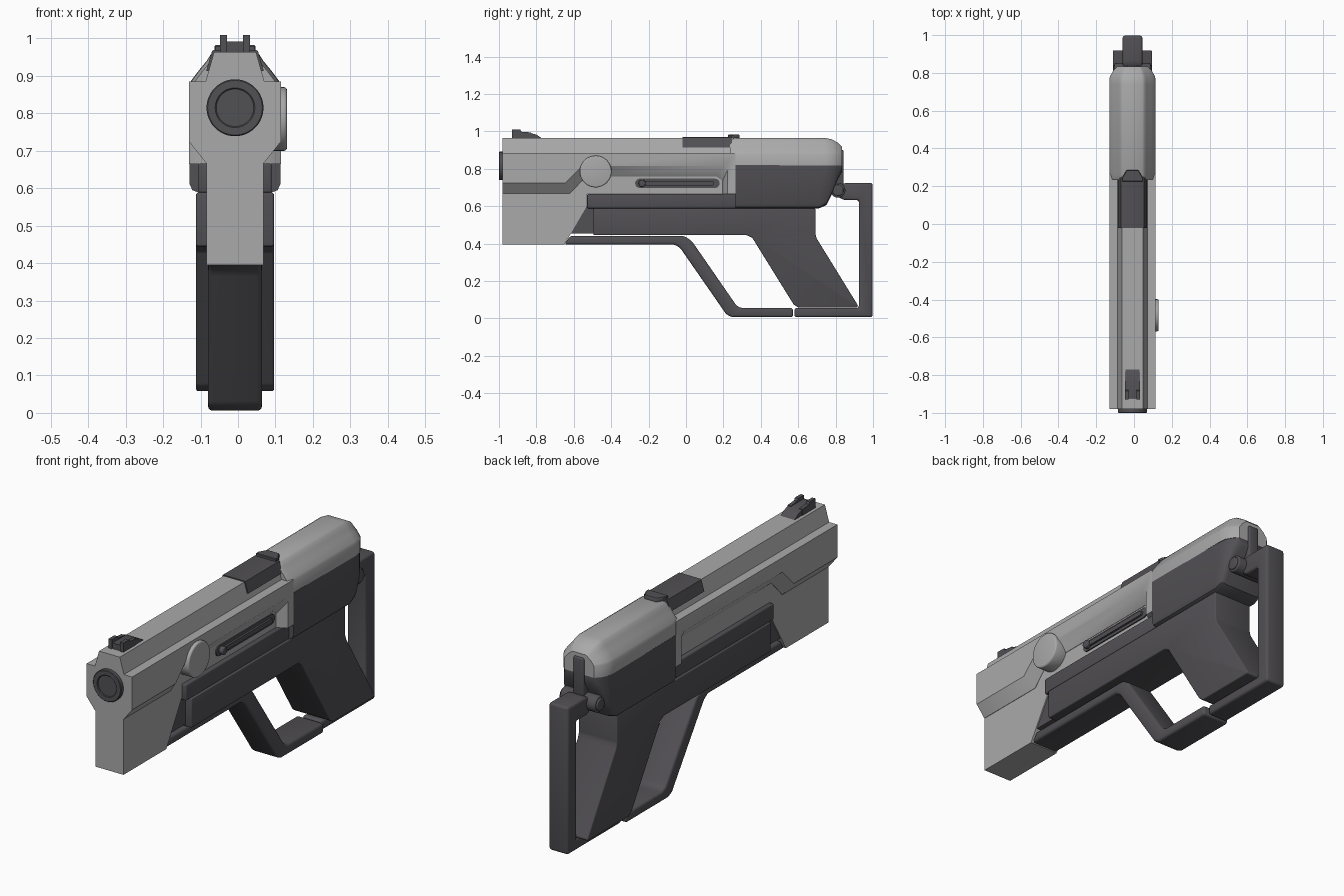
import bpy, bmesh, math
from mathutils import Matrix, Vector

if "Cube" in bpy.data.objects:
    bpy.data.objects.remove(bpy.data.objects["Cube"])

CX = -0.008  # centre line of the body; the side button widens one side


def material(name, col):
    m = bpy.data.materials.new(name)
    m.diffuse_color = (*col, 1)
    m.use_nodes = True
    m.node_tree.nodes["Principled BSDF"].inputs["Base Color"].default_value = m.diffuse_color
    return m


LIGHT = material("light grey", (0.40, 0.40, 0.40))
DARK = material("dark grey", (0.083, 0.079, 0.088))


def finish(name, bm, mat, bevel=0.0, segs=3, angle=35):
    bmesh.ops.remove_doubles(bm, verts=bm.verts[:], dist=1e-5)
    bmesh.ops.recalc_face_normals(bm, faces=bm.faces[:])
    if bevel:
        edges = [e for e in bm.edges if e.calc_face_angle(0) > 0.3]
        bmesh.ops.bevel(bm, geom=edges, offset=bevel, segments=segs,
                        profile=0.5, affect='EDGES', clamp_overlap=True)
    me = bpy.data.meshes.new(name)
    bm.to_mesh(me)
    bm.free()
    me.materials.append(mat)
    ob = bpy.data.objects.new(name, me)
    bpy.context.collection.objects.link(ob)
    bpy.ops.object.select_all(action='DESELECT')
    ob.select_set(True)
    bpy.context.view_layer.objects.active = ob
    bpy.ops.object.shade_smooth_by_angle(angle=math.radians(angle))
    return ob


def loft(name, rings, mat, bevel=0.0, segs=3, angle=35):
    """Skin closed rings of points and cap both ends."""
    bm = bmesh.new()
    vs = [[bm.verts.new(p) for p in r] for r in rings]
    n = len(rings[0])
    for a, b in zip(vs, vs[1:]):
        for i in range(n):
            j = (i + 1) % n
            bm.faces.new((a[i], a[j], b[j], b[i]))
    bm.faces.new(vs[0])
    bm.faces.new(vs[-1])
    return finish(name, bm, mat, bevel, segs, angle)


def side_prism(name, pts, x0, x1, mat, bevel=0.0, segs=3):
    """Extrude a (y, z) outline from x0 to x1, measured from the centre line."""
    return loft(name, [[(CX + x, y, z) for y, z in pts] for x in (x0, x1)], mat, bevel, segs)


def box(name, x0, x1, y0, y1, z0, z1, mat, bevel=0.0):
    return side_prism(name, [(y0, z0), (y1, z0), (y1, z1), (y0, z1)], x0, x1, mat, bevel)


def mirrored(half):
    """Full (x, z) section from its right half, listed bottom to top."""
    return half + [(-x, z) for x, z in reversed(half)]


def along_y(name, sections, mat, bevel=0.0, angle=35):
    rings = [[(CX + x, y, z) for x, z in mirrored(h)] for y, h in sections]
    return loft(name, rings, mat, bevel, angle=angle)


def disc(name, axis, centre, r, depth, mat, bevel=0.0, segs=48):
    bm = bmesh.new()
    turn = Vector((0, 0, 1)).rotation_difference(Vector(axis)).to_matrix().to_4x4()
    bmesh.ops.create_cone(bm, cap_ends=True, segments=segs, radius1=r, radius2=r, depth=depth,
                          matrix=Matrix.Translation(centre) @ turn)
    if bevel:
        rim = [e for e in bm.edges if e.calc_face_angle(0) > 1]
        bmesh.ops.bevel(bm, geom=rim, offset=bevel, segments=3, profile=0.5, affect='EDGES')
    return finish(name, bm, mat)


def capsule(y0, y1, zc, r, n=10):
    pts = []
    for yc, start in ((y1, -90), (y0, 90)):
        for i in range(n + 1):
            a = math.radians(start + 180 * i / n)
            pts.append((yc + r * math.cos(a), zc + r * math.sin(a)))
    return pts


# Light main shell: narrow core and sloped upper housing
side_prism("core_shell", [(-.98, .395), (-.65, .395), (-.53, .60), (-.53, .665), (.262, .665),
                          (.262, .887), (-.98, .887)], -.076, .076, LIGHT)
top = [(.079, .883), (.056, .964)]
along_y("upper_housing", [(-.98, top), (.25, top)], LIGHT)

# Wide side bands, stepping up behind the nose and turning down at the rear
outer = [(-.98, .885), (-.98, .725), (-.645, .725), (-.555, .815), (.20, .815), (.222, .795),
         (.222, .665), (.264, .665), (.264, .885)]
inner = [(-.98, .885), (-.98, .668), (-.62, .668), (-.535, .758), (.165, .758), (.195, .735),
         (.195, .665), (.264, .665), (.264, .885)]
for side, s in (("right", 1), ("left", -1)):
    loft(side + "_side_band", [[(CX + s * .07, y, z) for y, z in inner],
                               [(CX + s * .078, y, z) for y, z in inner],
                               [(CX + s * .123, y, z) for y, z in outer]], LIGHT)


# Rounded rear cover
def cover(w, t, z0=.818):
    k, d = w / .123, t - .885
    return [(w, z0), (w, .875), (w * .95, .875 + .16 * d), (w * .78, .885 + .38 * d),
            (.075 * k, .885 + .70 * d), (.064 * k, .885 + .92 * d), (.052 * k, t)]


along_y("rear_cover", [(.235, cover(.112, .955)), (.262, cover(.121, .965)),
                       (.74, cover(.123, .965)), (.78, cover(.12, .957)),
                       (.815, cover(.10, .937)), (.835, cover(.08, .918))], LIGHT, angle=40)


# Dark rear receiver below the cover
def lower(w, zb, zt=.82):
    return [(w - .025, zb), (w - .008, zb + .007), (w, zb + .025), (w, zt)]


along_y("rear_receiver", [(.264, lower(.122, .588)), (.71, lower(.122, .588)),
                          (.75, lower(.12, .605)), (.785, lower(.115, .675)),
                          (.81, lower(.10, .74)), (.835, lower(.08, .785))], DARK)
box("rear_latch", -.028, .028, .80, .843, .70, .90, DARK, .008)

# Under rail and the slab that flows into the hand grip
box("under_rail", -.098, .098, -.528, .27, .588, .666, DARK, .006)
side_prism("rail_nose", [(-.62, .455), (-.49, .455), (-.49, .60), (-.53, .60)], -.07, .07, DARK)
side_prism("slab_and_grip", [(-.495, .445), (.325, .445), (.355, .43), (.575, .075), (.60, .058),
                             (.915, .058), (.92, .068), (.70, .425), (.692, .45), (.692, .588),
                             (-.495, .588)], -.104, .104, DARK, .018)

# Lower rail with finger guard
side_prism("finger_guard", [(-.65, .395), (-.06, .395), (-.03, .375), (.215, .022), (.245, .006),
                            (.572, .006), (.572, .055), (.295, .055), (.27, .068), (.03, .415),
                            (-.01, .44), (-.62, .44)], -.072, .072, DARK, .012)

# Rear stock frame: bottom bar, upright and hinge arm
side_prism("stock_frame", [(.58, .006), (.997, .006), (.997, .725), (.855, .725), (.80, .70),
                           (.80, .655), (.845, .632), (.924, .632), (.924, .055), (.58, .055)],
           -.052, .052, DARK, .012)
disc("hinge_pin", (1, 0, 0), (CX, .812, .685), .04, .19, DARK, .007, 32)
disc("hinge_core", (1, 0, 0), (CX, .812, .685), .03, .205, DARK, .004, 32)

# Muzzle with a raised collar around its bore
disc("muzzle_bore", (0, 1, 0), (CX, -.97, .815), .06, .05, DARK)
ring = bmesh.new()
profile = [(.076, -.97), (.076, -.997), (.073, -1.0), (.053, -1.0), (.050, -.997), (.050, -.97)]
N = 48
loops = [[ring.verts.new((CX + r * math.cos(2 * math.pi * i / N), y,
                          .815 + r * math.sin(2 * math.pi * i / N))) for i in range(N)]
         for r, y in profile]
for k in range(len(loops)):
    a, b = loops[k], loops[(k + 1) % len(loops)]
    for i in range(N):
        j = (i + 1) % N
        ring.faces.new((a[i], a[j], b[j], b[i]))
finish("muzzle_collar", ring, DARK)

# Front sight: wedge base with two prongs
side_prism("front_sight_base", [(-.925, .96), (-.765, .96), (-.80, .982), (-.835, .992),
                                (-.925, .992)], -.038, .038, DARK)
for side, s in (("right", 1), ("left", -1)):
    side_prism(side + "_sight_prong", [(-.93, .96), (-.83, .96), (-.83, .994), (-.88, .998),
                                       (-.885, 1.009), (-.93, 1.009)],
               min(s * .022, s * .04), max(s * .022, s * .04), DARK)

# Top hatch wrapping the housing, with a small rear sight
hatch = [(.077, .913), (.061, .967), (.056, .969)]
along_y("top_hatch", [(-.02, hatch), (.245, hatch)], DARK)
loft("rear_sight", [[(CX - .055, .225, z), (CX + .055, .225, z), (CX + .055, .245, z),
                     (CX + .032, .285, z), (CX - .032, .285, z), (CX - .055, .245, z)]
                    for z in (.95, .982)], DARK, .003, 1)

# Side button and slider slot on the right
disc("side_button", (1, 0, 0), (.094, -.483, .785), .085, .074, LIGHT, .008)
side_prism("slider_slot", capsule(-.247, .155, .722, .025), .07, .082, DARK)
side_prism("slider_rod", capsule(-.225, .14, .722, .011), .08, .092, DARK)
disc("slider_knob", (1, 0, 0), (CX + .09, -.235, .722), .019, .026, DARK, .004, 24)
